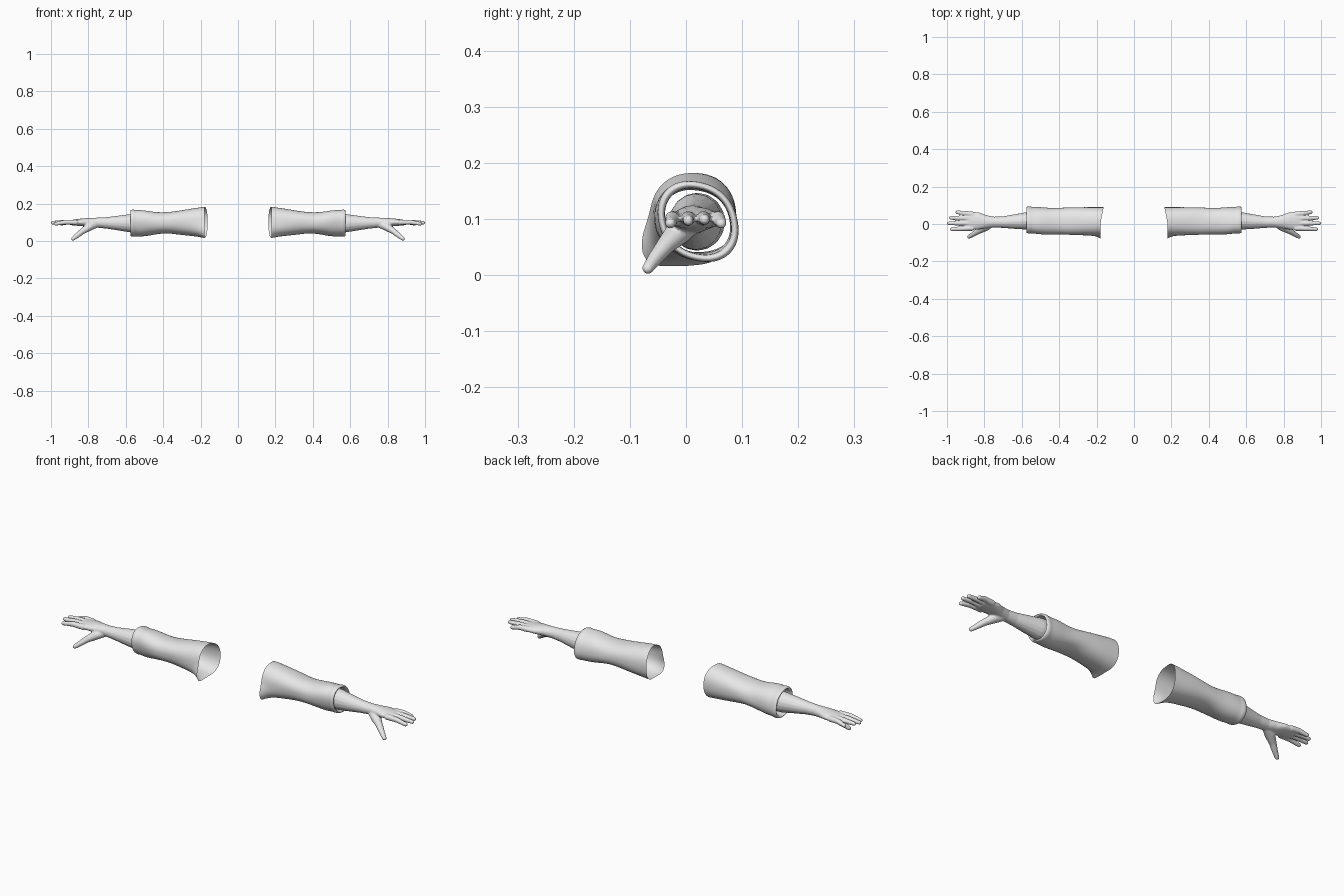
import bpy, bmesh, math
from mathutils import Vector

if "Cube" in bpy.data.objects:
    bpy.data.objects.remove(bpy.data.objects["Cube"])

mat = bpy.data.materials.new("light_grey")
mat.diffuse_color = (0.8, 0.8, 0.8, 1)
mat.use_nodes = True
mat.node_tree.nodes["Principled BSDF"].inputs["Base Color"].default_value = mat.diffuse_color


def finish(bm, name):
    bmesh.ops.recalc_face_normals(bm, faces=bm.faces[:])
    me = bpy.data.meshes.new(name)
    bm.to_mesh(me)
    bm.free()
    me.materials.append(mat)
    ob = bpy.data.objects.new(name, me)
    bpy.context.collection.objects.link(ob)
    return ob


def skin(bm, rings, capped):
    """Bridge successive rings of points with quads."""
    vr = [[bm.verts.new(p) for p in r] for r in rings]
    n = len(vr[0])
    for a, b in zip(vr, vr[1:]):
        for i in range(n):
            bm.faces.new((a[i], a[(i + 1) % n], b[(i + 1) % n], b[i]))
    if capped:
        bm.faces.new(vr[0][::-1])
        bm.faces.new(vr[-1])


def limb(bm, path, n=16):
    """Rounded tube; each entry is x, y, z, half width, half height."""
    pts = [Vector(p[:3]) for p in path]
    rings = []
    for i, p in enumerate(path):
        d = (pts[min(i + 1, len(pts) - 1)] - pts[max(i - 1, 0)]).normalized()
        side = Vector((0, 0, 1)).cross(d).normalized()
        up = d.cross(side)
        rings.append([pts[i] + side * p[3] * math.cos(t) + up * p[4] * math.sin(t)
                      for t in (2 * math.pi * k / n for k in range(n))])
    skin(bm, rings, True)


def digit(bm, path):
    """Limb with a rounded tip beyond its last point."""
    a, b = Vector(path[-2][:3]), Vector(path[-1][:3])
    d, r = (b - a).normalized(), path[-1][3]
    tip = [(*(b + d * r * s), r * c, r * c) for s, c in ((.5, .86), (.85, .52), (.98, .2))]
    limb(bm, path + tip)


# Forearm, palm, fingers and thumb fused into one skin
bm = bmesh.new()
limb(bm, [(.48, .020, .095, .050, .052), (.57, .017, .095, .047, .050),
          (.63, .013, .096, .040, .041), (.70, .010, .097, .031, .031),
          (.75, .010, .098, .029, .027), (.79, .012, .099, .035, .025),
          (.83, .016, .100, .046, .021), (.87, .017, .099, .049, .017),
          (.895, .017, .098, .046, .013), (.905, .017, .098, .038, .008)])
for y0, y1, z1, x1 in ((-.022, -.028, .092, .984), (.004, .004, .097, 1.0),
                       (.030, .033, .099, .990), (.052, .063, .092, .955)):
    xm = (.86 + x1) / 2
    digit(bm, [(.86, y0, .100, .0145, .0145), (xm, (y0 + y1) / 2, .101, .0128, .0128),
               (x1 - .009, y1, z1, .0095, .0095)])
digit(bm, [(.755, .008, .092, .020, .020), (.795, -.014, .076, .025, .022),
           (.832, -.037, .052, .017, .016), (.858, -.054, .031, .0135, .0135),
           (.882, -.068, .012, .0105, .0105)])
arm = finish(bm, "forearm_and_hand")
rm = arm.modifiers.new("fuse", 'REMESH')
rm.mode = 'VOXEL'
rm.voxel_size = .0035
sm = arm.modifiers.new("soften", 'SMOOTH')
sm.factor, sm.iterations = .5, 4

# Sleeve: x, ymin, ymax, zmin, zmax, diagonal skew, flap at the lower front
sections = [(.178, -.064, .090, .018, .182, .00, .36),
            (.195, -.063, .090, .020, .181, .00, .20),
            (.22, -.062, .090, .024, .177, .01, .07),
            (.27, -.060, .090, .029, .170, .01, .02),
            (.33, -.058, .088, .037, .160, .02, 0),
            (.38, -.057, .086, .042, .153, .03, 0),
            (.43, -.056, .085, .038, .152, .04, 0),
            (.48, -.055, .088, .029, .161, .06, 0),
            (.52, -.052, .090, .025, .165, .08, 0),
            (.550, -.047, .090, .027, .163, .09, 0),
            # rolled cuff edge turning back inside
            (.556, -.050, .093, .024, .167, .09, 0),
            (.572, -.048, .092, .025, .166, .09, 0),
            (.578, -.043, .086, .031, .160, .09, 0),
            (.572, -.036, .079, .038, .153, .09, 0),
            (.545, -.036, .079, .038, .153, .09, 0),
            (.50, -.040, .078, .040, .151, .07, 0)]
N = 40
rings = []
for i, (x, y0, y1, z0, z1, skew, flap) in enumerate(sections):
    ring = []
    for k in range(N):
        t = 2 * math.pi * k / N
        c, s = math.cos(t), math.sin(t)
        r = (abs(c) ** 2.3 + abs(s) ** 2.3) ** (-1 / 2.3)
        r *= 1 + skew * math.cos(2 * (t - math.radians(135)))
        # hanging corner at the shoulder opening
        r *= 1 + flap * max(0, math.cos(t - math.radians(218))) ** 8
        # soft cloth folds along the elbow
        if .3 < x < .55 and i < 10:
            r *= 1 + .018 * math.sin(3 * t + 38 * x)
        xx = x - (.016 * max(0, c) if i == 0 else 0)
        ring.append((xx, (y0 + y1) / 2 + (y1 - y0) / 2 * r * c,
                     max(.016, (z0 + z1) / 2 + (z1 - z0) / 2 * r * s)))
    rings.append(ring)
bm = bmesh.new()
skin(bm, rings, False)
sleeve = finish(bm, "sleeve")
sleeve.modifiers.new("round", 'SUBSURF').levels = 1

# Mirror both parts to the other side and shade smooth
for ob in (arm, sleeve):
    ob.modifiers.new("other_side", 'MIRROR').use_mirror_merge = False
    rm.use_smooth_shade = True
    for p in ob.data.polygons:
        p.use_smooth = True
